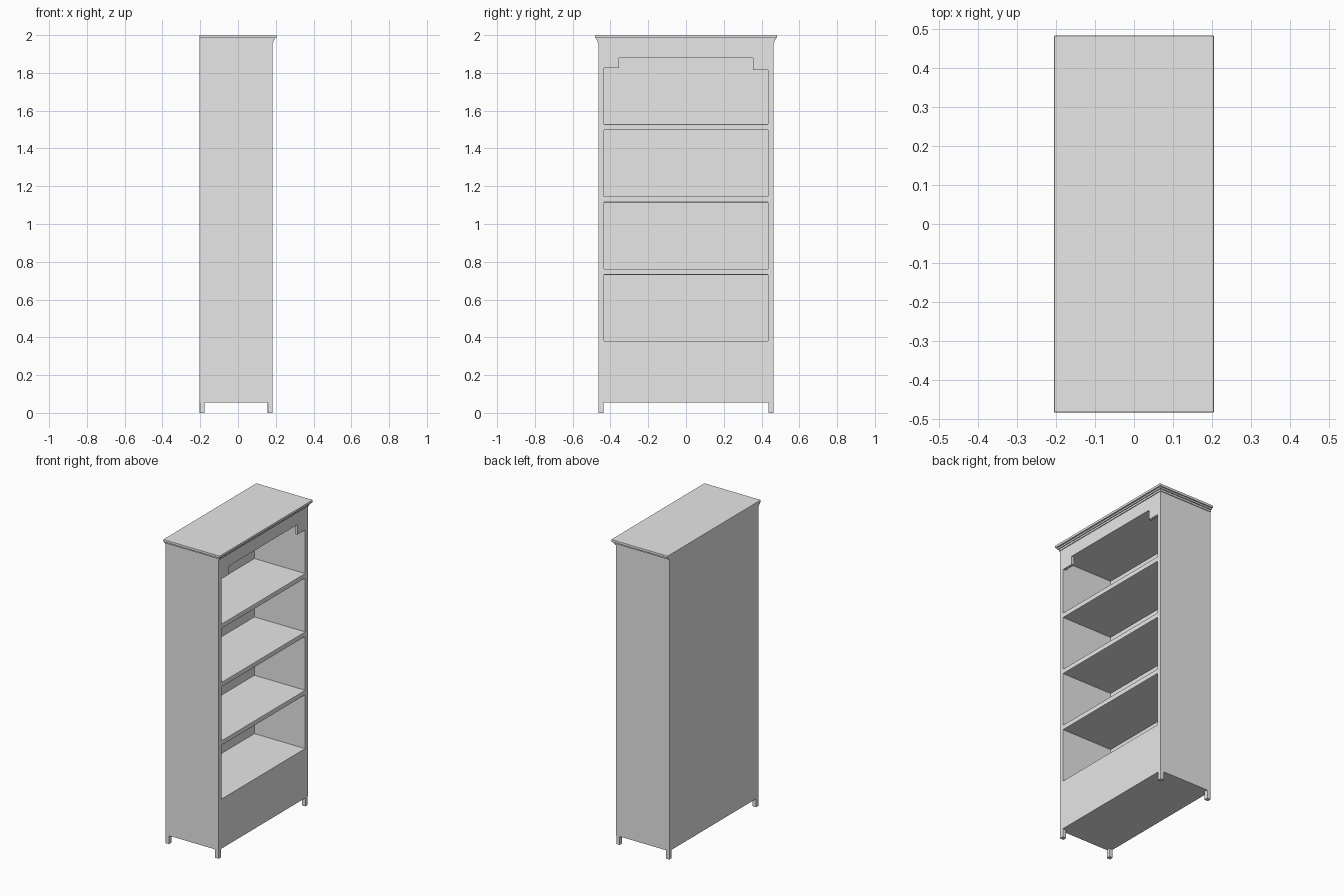
import bpy
import bmesh

cube = bpy.data.objects.get("Cube")
if cube:
    bpy.data.objects.remove(cube, do_unlink=True)

# Single painted finish
paint = bpy.data.materials.new("light grey paint")
paint.use_nodes = True
grey = (0.8, 0.8, 0.8, 1)
paint.diffuse_color = grey
paint.node_tree.nodes["Principled BSDF"].inputs["Base Color"].default_value = grey


def board(name, x, y, z, bevel=0, edge_rule=None):
    """Box between (min, max) pairs, with the edges picked by the rule rounded."""
    bm = bmesh.new()
    bmesh.ops.create_cube(bm, size=1)
    for v in bm.verts:
        for axis, (low, high) in enumerate((x, y, z)):
            v.co[axis] = high if v.co[axis] > 0 else low
    if bevel:
        edges = [e for e in bm.edges if edge_rule is None or edge_rule(e)]
        bmesh.ops.bevel(bm, geom=edges, offset=bevel, segments=2,
                        profile=0.5, affect="EDGES")
    mesh = bpy.data.meshes.new(name)
    bm.to_mesh(mesh)
    bm.free()
    mesh.materials.append(paint)
    obj = bpy.data.objects.new(name, mesh)
    bpy.context.collection.objects.link(obj)
    return obj


# Main dimensions; the open side faces +x
BACK, FRONT = -0.203, 0.183
OUTER, INNER = 0.463, 0.435
BOTTOM, BASE_TOP, CEILING, CASE_TOP = 0.055, 0.38, 1.88, 1.965
BACK_INNER = BACK + 0.018


def front_edge(e):
    return all(v.co.x > FRONT - 0.001 for v in e.verts) and \
        abs(e.verts[0].co.y - e.verts[1].co.y) > 0.1


# Carcass
board("back_panel", (BACK, BACK_INNER), (-INNER, INNER), (BOTTOM, CASE_TOP))
for side, s in (("left", 1), ("right", -1)):
    y = sorted((s * INNER, s * OUTER))
    board(side + "_side_panel", (BACK, FRONT), y, (BOTTOM, CASE_TOP))
board("base_box", (BACK_INNER, FRONT), (-INNER, INNER), (BOTTOM, BASE_TOP))
board("header", (BACK_INNER, FRONT), (-INNER, INNER), (CEILING, CASE_TOP))

# Shelves, evenly spaced with softened front edges
for i in range(3):
    top = BASE_TOP + (i + 1) * 0.383
    board(f"shelf_{i + 1}", (BACK_INNER, FRONT), (-INNER, INNER),
          (top - 0.032, top), 0.004, front_edge)

# Corner brackets below the header, the left one a little deeper
for side, s, low in (("left", 1, 1.815), ("right", -1, 1.825)):
    y = sorted((s * 0.355, s * INNER))
    board(side + "_header_bracket", (FRONT - 0.018, FRONT), y, (low, CEILING))

# Stepped cornice, flush at the back
board("cornice_lower_step", (BACK, 0.188), (-0.468, 0.468), (1.962, 1.974))
board("cornice_upper_step", (BACK, 0.194), (-0.475, 0.475), (1.974, 1.986))
board("top_board", (-0.205, 0.205), (-0.483, 0.483), (1.984, 2.0), 0.002)

# Feet
FOOT = 0.026
for depth, x in (("back", (BACK, BACK + FOOT)), ("front", (FRONT - FOOT, FRONT))):
    for side, s in (("left", 1), ("right", -1)):
        y = sorted((s * (OUTER - FOOT), s * OUTER))
        board(f"{depth}_{side}_foot", x, y, (0, BOTTOM + 0.004), 0.003,
              lambda e: abs(e.verts[0].co.z - e.verts[1].co.z) > 0.01)
